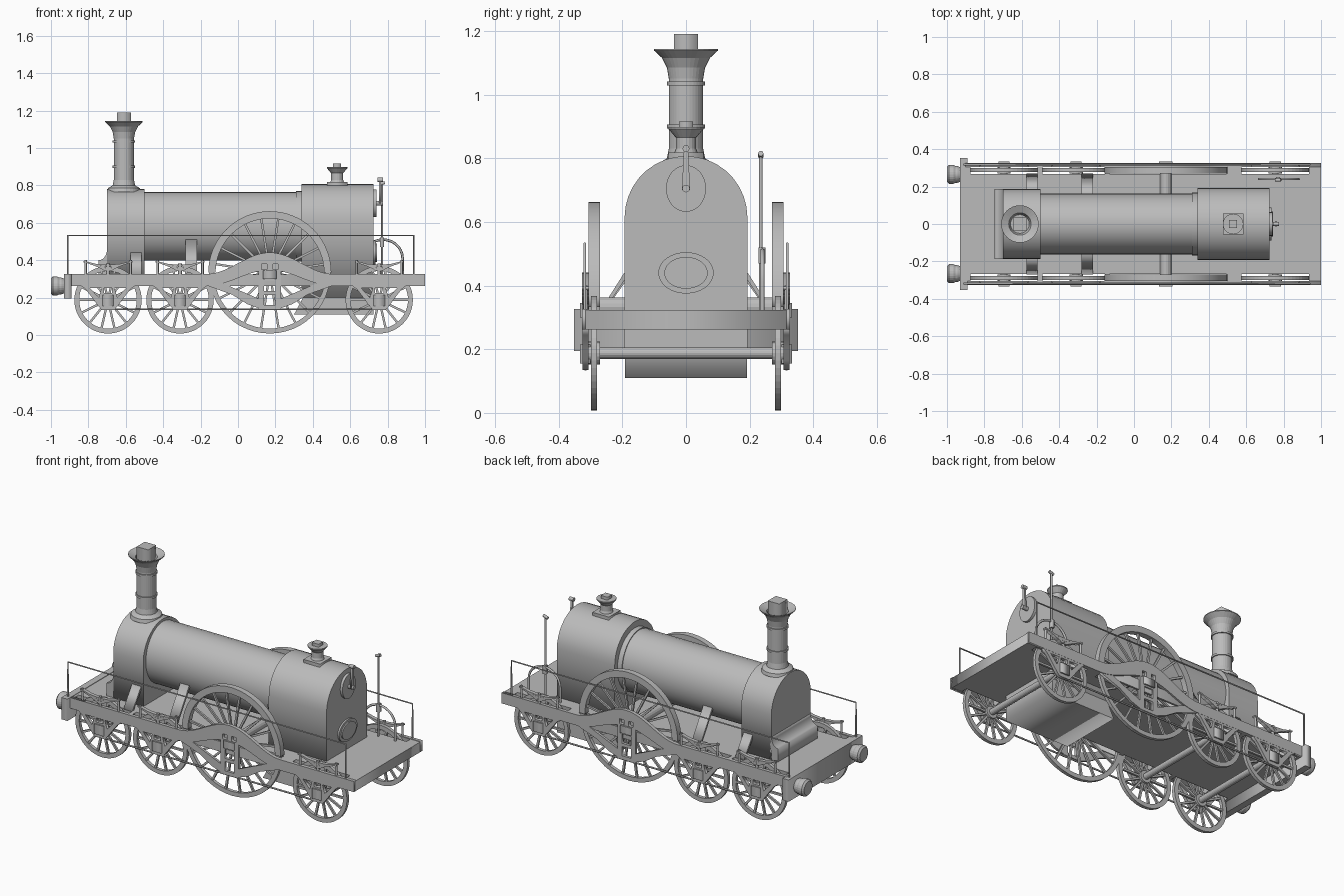
import bpy, bmesh
from math import pi, sin, cos
from mathutils import Matrix, Vector

if "Cube" in bpy.data.objects:
    bpy.data.objects.remove(bpy.data.objects["Cube"])

grey = bpy.data.materials.new("plain grey")
grey.use_nodes = True
GREY = (0.5, 0.5, 0.5, 1)
grey.diffuse_color = GREY
grey.node_tree.nodes["Principled BSDF"].inputs["Base Color"].default_value = GREY

# Orientation of flat outlines: side (x, z), end (y, z) and plan (x, y)
SIDE = Matrix.Rotation(pi / 2, 4, "X")
END = Matrix(((0, 0, 1, 0), (1, 0, 0, 0), (0, 1, 0, 0), (0, 0, 0, 1)))
PLAN = Matrix.Identity(4)
AXES = {"X": Matrix.Rotation(pi / 2, 4, "Y"), "Y": Matrix.Rotation(-pi / 2, 4, "X"), "Z": PLAN}


def add(name, mesh):
    mesh.materials.clear()
    mesh.materials.append(grey)
    ob = bpy.data.objects.new(name, mesh)
    bpy.context.collection.objects.link(ob)
    return ob


def from_bmesh(name, bm):
    bmesh.ops.recalc_face_normals(bm, faces=bm.faces)
    mesh = bpy.data.meshes.new(name)
    bm.to_mesh(mesh)
    bm.free()
    return add(name, mesh)


def from_curve(name, curve, matrix):
    tmp = bpy.data.objects.new(name + "_path", curve)
    bpy.context.collection.objects.link(tmp)
    deps = bpy.context.evaluated_depsgraph_get()
    mesh = bpy.data.meshes.new_from_object(tmp.evaluated_get(deps))
    bpy.data.objects.remove(tmp)
    mesh.transform(matrix)
    return add(name, mesh)


def add_spline(curve, pts, closed):
    sp = curve.splines.new("POLY")
    sp.points.add(len(pts) - 1)
    for p, co in zip(sp.points, pts):
        p.co = (*co, 0, 1) if len(co) == 2 else (*co, 1)
    sp.use_cyclic_u = closed


def plate(name, outlines, plane, lo, hi):
    """Outline with holes, extruded from lo to hi along the plane's normal."""
    curve = bpy.data.curves.new(name, "CURVE")
    curve.dimensions, curve.fill_mode = "2D", "BOTH"
    curve.extrude = (hi - lo) / 2
    for pts in outlines:
        add_spline(curve, pts, True)
    normal = Vector([abs(c) for c in plane.col[2][:3]])
    return from_curve(name, curve, Matrix.Translation(normal * (lo + hi) / 2) @ plane)


def rod(name, pts, r):
    curve = bpy.data.curves.new(name, "CURVE")
    curve.dimensions = "3D"
    curve.bevel_depth, curve.bevel_resolution, curve.use_fill_caps = r, 1, True
    add_spline(curve, pts, False)
    return from_curve(name, curve, PLAN)


def lathe(name, profile, loc, axis="Z", segs=32, closed=False):
    bm = bmesh.new()
    rings = [[bm.verts.new((r * cos(2 * pi * i / segs), r * sin(2 * pi * i / segs), h))
              for i in range(segs)] for r, h in profile]
    pairs = list(zip(rings, rings[1:])) + ([(rings[-1], rings[0])] if closed else [])
    for a, b in pairs:
        for i in range(segs):
            j = (i + 1) % segs
            bm.faces.new((a[i], a[j], b[j], b[i]))
    if not closed:
        bm.faces.new(rings[0])
        bm.faces.new(rings[-1])
    bm.transform(Matrix.Translation(loc) @ AXES[axis])
    return from_bmesh(name, bm)


def box(name, x, y, z):
    return plate(name, [rect(*x, *y)], PLAN, *z)


def rect(a, b, c, d):
    return [(a, c), (b, c), (b, d), (a, d)]


def arc(cx, cy, rx, ry, a=0, b=2 * pi, n=32):
    return [(cx + rx * cos(a + (b - a) * i / n), cy + ry * sin(a + (b - a) * i / n)) for i in range(n + 1)]


def oval(cx, cy, rx, ry):
    return arc(cx, cy, rx, ry)[:-1]


def arch(w, bottom, top):
    return arc(0, top - w, w, w, 0, pi, 18) + [(-w, bottom), (w, bottom)]


# Boiler, firebox and smokebox
plate("boiler", [oval(0, 0.582, 0.163, 0.183)], END, -0.52, 0.36)
plate("boiler_band", [oval(0, 0.582, 0.168, 0.188)], END, 0.31, 0.345)
plate("firebox", [arch(0.193, 0.2, 0.807)], END, 0.34, 0.725)
plate("ashpan", [[(0.3, 0.11), (0.725, 0.11), (0.725, 0.3), (0.4, 0.3)]], SIDE, -0.192, 0.192)
plate("smokebox", [arch(0.187, 0.3, 0.78)], END, -0.7, -0.5)
flare = arc(-0.745, 0.46, 0.045, 0.06, 0, -pi / 2, 6)
plate("smokebox_saddle", [flare + [(-0.745, 0.3), (-0.69, 0.3), (-0.69, 0.46)]], SIDE, -0.187, 0.187)

# Chimney
CH = -0.61
lathe("chimney", [(0.09, 0.765), (0.085, 0.785), (0.06, 0.8), (0.054, 0.83), (0.054, 1.05), (0.06, 1.085),
                  (0.075, 1.115), (0.1, 1.138), (0.1, 1.143), (0.06, 1.125), (0.05, 1.09)], (CH, 0, 0))
for h in (0.9, 1.035):
    lathe("chimney_band", [(0.06, -0.006), (0.06, 0.006)], (CH, 0, h))
box("chimney_plug", (CH - 0.038, CH + 0.038), (-0.038, 0.038), (1.08, 1.19))

# Safety valve
SV = 0.53
box("valve_base", (SV - 0.055, SV + 0.055), (-0.055, 0.055), (0.78, 0.818))
lathe("safety_valve", [(0.04, 0.81), (0.032, 0.83), (0.032, 0.865), (0.055, 0.892), (0.055, 0.898)], (SV, 0, 0), segs=20)
box("valve_cap", (SV - 0.022, SV + 0.022), (-0.022, 0.022), (0.89, 0.916))

# Backhead fittings
plate("fire_door_ring", [oval(0, 0.44, 0.087, 0.065)], END, 0.72, 0.735)
plate("fire_door", [oval(0, 0.44, 0.068, 0.05)], END, 0.73, 0.742)
plate("regulator_plate", [oval(0, 0.705, 0.063, 0.073)], END, 0.72, 0.74)
plate("regulator_lever", [[(-0.013, 0.7), (0.013, 0.7), (0.007, 0.82), (-0.007, 0.82)]], END, 0.755, 0.765)
lathe("regulator_pivot", [(0.012, 0.73), (0.012, 0.775)], (0, 0, 0.705), "X", 12)
lathe("regulator_knob", [(0.011, 0.745), (0.011, 0.775)], (0, 0, 0.83), "X", 12)

# Wheel centres: x, radius, spokes
DRIVE = 0.17
wheels = [(-0.695, 0.18, 14), (-0.31, 0.18, 14), (DRIVE, 0.325, 20), (0.755, 0.18, 14)]

# Deck with wheel slots, and the buffer beam
slots = [rect(x - r, x + r, *sorted((s * 0.268, s * 0.304))) for x, r, n in wheels for s in (-1, 1)]
plate("deck", [rect(-0.92, 1, -0.316, 0.316)] + slots, PLAN, 0.262, 0.323)
box("buffer_beam", (-0.93, -0.89), (-0.352, 0.352), (0.195, 0.326))


def wheel(x, r, count, s):
    """Tyre, hub and spokes on one side."""
    y, c = s * 0.289, r + 0.008
    tyre = [(r, -0.01), (r, 0.01), (r - 0.026, 0.01), (r - 0.026, -0.01)]
    lathe("wheel_tyre", tyre, (x, y, c), "Y", 48, True)
    hub = 0.2 * r
    lathe("wheel_hub", [(hub, -0.018), (hub, 0.018)], (x, y, c), "Y", 20)
    bm = bmesh.new()
    for i in range(count):
        m = (Matrix.Translation((x, y, c)) @ Matrix.Rotation(2 * pi * (i + 0.5) / count, 4, "Y")
             @ Matrix.Translation((0, 0, r / 2)) @ Matrix.Diagonal((0.012, 0.012, r - 0.03, 1)))
        bmesh.ops.create_cube(bm, size=1, matrix=m)
    from_bmesh("wheel_spokes", bm)


for x, r, n in wheels:
    ar = 0.03 if r > 0.2 else 0.018
    lathe("axle", [(ar, -0.3), (ar, 0.3)], (x, 0, r + 0.008), "Y", 16)


def bump(x):
    t = min(1, abs(x - DRIVE) / 0.34)
    return cos(t * pi / 2) ** 2


# Outside frame: flat bar that humps over the driving axle
xs = [DRIVE + 0.34 * (i / 16 - 1) for i in range(33)]
top = [(-0.9, 0.326)] + [(x, 0.326 + 0.115 * bump(x)) for x in xs] + [(1, 0.326)]
low = [(1, 0.262)] + [(x, 0.262 + 0.085 * bump(x)) for x in reversed(xs)] + [(-0.9, 0.262)]
windows = [rect(DRIVE + d - 0.014, DRIVE + d + 0.014, 0.35, 0.38) for d in (-0.03, 0.03)]


def guide(x):
    """Tapered horn guide under the bar, with lightening holes."""
    half = [(0.16, 0.275), (0.12, 0.245), (0.085, 0.2), (0.06, 0.165), (0.035, 0.135)]
    outline = [(x - a, b) for a, b in half] + [(x + a, b) for a, b in reversed(half)]
    holes = [[(x + k * a, b) for a, b in ((0.035, 0.25), (0.095, 0.25), (0.05, 0.2))] for k in (-1, 1)]
    return [outline, rect(x - 0.022, x + 0.022, 0.225, 0.25)] + holes


def leaf_spring(x, s, z):
    for i in range(4):
        w = 0.13 - 0.028 * i
        h = z - 0.009 * i
        bow = [(x + w * t, h + 0.022 * t * t) for t in (-1, -0.5, 0, 0.5, 1)]
        plate("spring_leaf", [bow + [(a, b - 0.008) for a, b in reversed(bow)]], SIDE,
              *sorted((s * 0.304, s * 0.326)))
    for d in (-0.12, 0.12):
        rod("spring_hanger", [(x + d, s * 0.315, 0.32), (x + d, s * 0.315, z + 0.025)], 0.007)
    rod("spring_pillar", [(x, s * 0.315, 0.32), (x, s * 0.315, z + 0.008)], 0.01)


for s in (-1, 1):
    def span(a, b):
        return sorted((s * a, s * b))

    plate("frame_bar", [top + low] + windows, SIDE, *span(0.305, 0.326))
    for x, r, n in wheels:
        wheel(x, r, n, s)
        if r < 0.2:
            plate("horn_guide", guide(x), SIDE, *span(0.306, 0.325))
            box("axlebox", (x - 0.03, x + 0.03), span(0.3, 0.333), (0.155, 0.215))
            leaf_spring(x, s, 0.375)
    # Driving horn guide and its braces
    plate("driving_guide", [rect(DRIVE - 0.06, DRIVE + 0.06, 0.14, 0.38),
                            rect(DRIVE - 0.03, DRIVE + 0.03, 0.16, 0.215),
                            rect(DRIVE - 0.03, DRIVE + 0.03, 0.235, 0.29)] + windows, SIDE, *span(0.307, 0.324))
    box("driving_axlebox", (DRIVE - 0.035, DRIVE + 0.035), span(0.3, 0.333), (0.3, 0.345))
    for k in (-1, 1):
        brace = [(0.05, 0.14), (0.12, 0.165), (0.2, 0.215), (0.33, 0.262), (0.28, 0.29), (0.19, 0.25), (0.05, 0.19)]
        plate("driving_brace", [[(DRIVE + k * a, b) for a, b in brace]], SIDE, *span(0.308, 0.323))
    # Splasher over the driving wheel
    ring = arc(DRIVE, 0.333, 0.329, 0.329, 0, pi) + arc(DRIVE, 0.333, 0.29, 0.29, pi, 0)
    plate("splasher", [ring], SIDE, *span(0.271, 0.306))
    # Stay rod, handrail and posts
    rod("stay_rod", [(-0.695, s * 0.316, 0.137), (0.755, s * 0.316, 0.137)], 0.005)
    rod("handrail", [(-0.91, s * 0.318, 0.32), (-0.91, s * 0.318, 0.532),
                     (0.94, s * 0.318, 0.532), (0.94, s * 0.318, 0.32)], 0.005)
    # Sloping stays from boiler to frame
    for x0, x1, y0, z0 in ((-0.575, -0.515, 0.18, 0.45), (-0.28, -0.22, 0.15, 0.51)):
        strip = [(s * y0, z0), (s * 0.27, 0.32), (s * 0.26, 0.315), (s * (y0 - 0.01), z0 - 0.01)]
        plate("boiler_stay", [strip], END, x0, x1)
    # Buffers
    lathe("buffer", [(0.035, -0.92), (0.045, -0.945), (0.045, -0.955), (0.05, -0.965), (0.05, -0.99), (0.04, -1)],
          (0, s * 0.265, 0.262), "X", 24)

# Brake handle and hoop on the left of the footplate
rod("footplate_hoop", [(x, 0.24, z) for x, z in [(0.67, 0.32)] + arc(0.775, 0.41, 0.105, 0.1, pi, 0, 14) + [(0.88, 0.32)]], 0.007)
rod("brake_pole", [(0.77, 0.235, 0.32), (0.77, 0.235, 0.81)], 0.006)
box("brake_pole_foot", (0.76, 0.78), (0.228, 0.25), (0.47, 0.52))
rod("brake_handle", [(0.755, 0.235, 0.805), (0.785, 0.235, 0.815)], 0.009)
